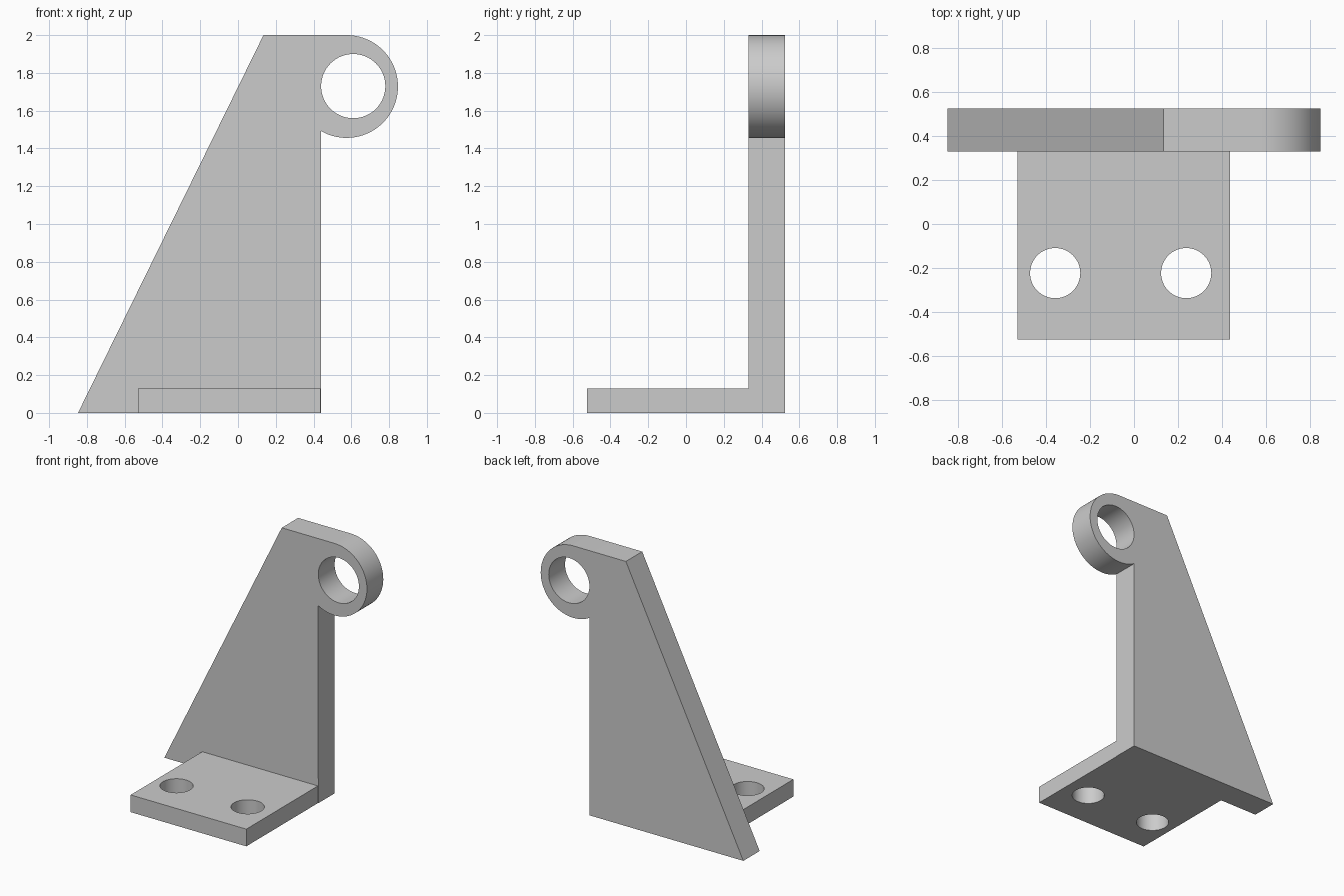
import bpy
import bmesh
from math import cos, sin, radians
from mathutils import Matrix

cube = bpy.data.objects.get("Cube")
if cube:
    bpy.data.objects.remove(cube, do_unlink=True)

# Single plain grey finish
grey = bpy.data.materials.new("plain_grey")
grey.use_nodes = True
colour = (0.6, 0.6, 0.6, 1)
grey.diffuse_color = colour
grey.node_tree.nodes["Principled BSDF"].inputs["Base Color"].default_value = colour


def arc(cx, cy, r, start, end, steps):
    angles = [radians(start + (end - start) * i / steps) for i in range(steps + 1)]
    return [(cx + r * cos(a), cy + r * sin(a)) for a in angles]


def circle(cx, cy, r):
    return arc(cx, cy, r, 0, 360, 64)[:-1]


def plate(name, loops, thickness, transform):
    """Extrude an outline with holes into a solid plate."""
    curve = bpy.data.curves.new(name + "_profile", "CURVE")
    curve.dimensions = "2D"
    curve.fill_mode = "BOTH"
    curve.extrude = thickness / 2
    for loop in loops:
        spline = curve.splines.new("POLY")
        spline.points.add(len(loop) - 1)
        for point, (x, y) in zip(spline.points, loop):
            point.co = (x, y, 0, 1)
        spline.use_cyclic_u = True
    helper = bpy.data.objects.new(name + "_profile", curve)
    bpy.context.collection.objects.link(helper)
    graph = bpy.context.evaluated_depsgraph_get()
    mesh = bpy.data.meshes.new_from_object(helper.evaluated_get(graph))
    bpy.data.objects.remove(helper, do_unlink=True)
    bpy.data.curves.remove(curve)

    bm = bmesh.new()
    bm.from_mesh(mesh)
    bmesh.ops.remove_doubles(bm, verts=bm.verts, dist=0.0001)
    bm.transform(transform)
    bmesh.ops.recalc_face_normals(bm, faces=bm.faces)
    for face in bm.faces:
        face.smooth = True
        face.material_index = 0
    bm.to_mesh(mesh)
    bm.free()
    mesh.set_sharp_from_angle(angle=radians(30))
    mesh.materials.clear()
    mesh.materials.append(grey)
    mesh.name = name
    obj = bpy.data.objects.new(name, mesh)
    bpy.context.collection.objects.link(obj)
    return obj


# Upright web with the rounded eye at its top corner
web = [(0.44, 0), (-0.847, 0), (0.135, 2)]
web += arc(0.575, 1.728, 0.272, 90, -120, 48)
eye_hole = circle(0.61, 1.73, 0.17)
plate("upright_web", [web, eye_hole], 0.195,
      Matrix.Translation((0, 0.4275, 0)) @ Matrix.Rotation(radians(90), 4, "X"))

# Mounting foot with two bolt holes
foot = [(-0.53, -0.525), (0.437, -0.525), (0.437, 0.33), (-0.53, 0.33)]
bolt_holes = [circle(x, -0.223, 0.114) for x in (-0.358, 0.237)]
plate("mounting_foot", [foot] + bolt_holes, 0.13, Matrix.Translation((0, 0, 0.065)))
